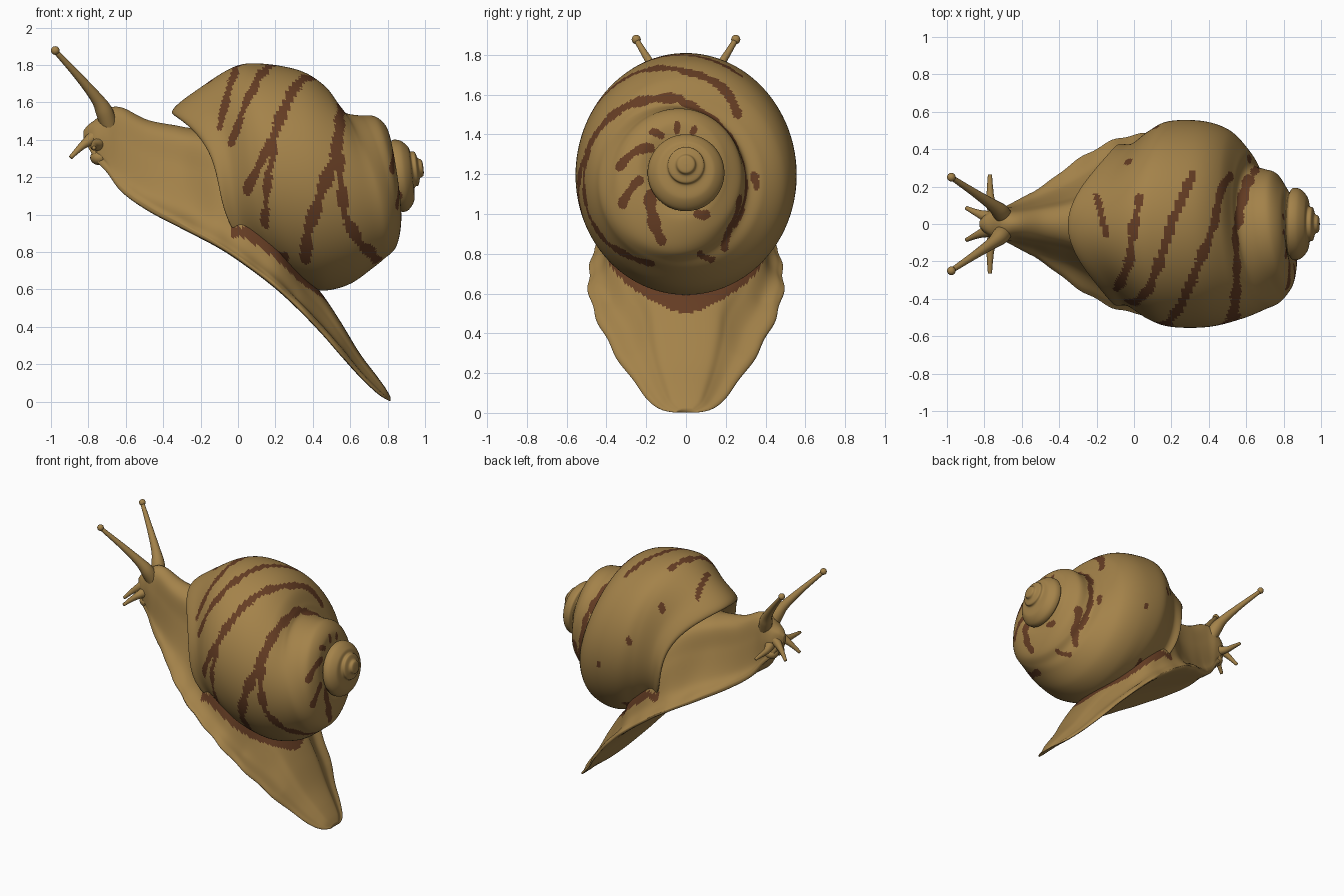
import bpy, bmesh, math
from mathutils import Vector, kdtree

if "Cube" in bpy.data.objects:
    bpy.data.objects.remove(bpy.data.objects["Cube"])


def material(name, rgb):
    m = bpy.data.materials.new(name)
    m.diffuse_color = (*rgb, 1)
    m.use_nodes = True
    m.node_tree.nodes["Principled BSDF"].inputs["Base Color"].default_value = m.diffuse_color
    return m


TAN = material("tan", (0.37, 0.225, 0.068))
BROWN = material("brown", (0.13, 0.046, 0.017))


def spline(a, b, c, d, t):
    return [0.5 * (2 * q + (r - p) * t + (2 * p - 5 * q + 4 * r - s) * t * t
                   + (3 * q - p - 3 * r + s) * t ** 3) for p, q, r, s in zip(a, b, c, d)]


def refine(rows, steps, cyclic=False):
    """Smooth curve through tuples of numbers."""
    n, out = len(rows), []
    for i in range(n if cyclic else n - 1):
        k = [(i + j) % n if cyclic else min(max(i + j, 0), n - 1) for j in (-1, 0, 1, 2)]
        out += [spline(*[rows[j] for j in k], s / steps) for s in range(steps)]
    return out if cyclic else out + [list(rows[-1])]


def loft(name, rings, caps=(True, True), is_brown=None):
    bm = bmesh.new()
    vs = [[bm.verts.new(p) for p in ring] for ring in rings]
    n = len(rings[0])
    for a, b in zip(vs, vs[1:]):
        for i in range(n):
            bm.faces.new((a[i], a[(i + 1) % n], b[(i + 1) % n], b[i]))
    if caps[0]:
        bm.faces.new(vs[0])
    if caps[1]:
        bm.faces.new(vs[-1])
    bmesh.ops.remove_doubles(bm, verts=bm.verts, dist=0.00005)
    bmesh.ops.recalc_face_normals(bm, faces=bm.faces)
    if is_brown:
        for f in bm.faces:
            f.material_index = int(is_brown(f.calc_center_median()))
    me = bpy.data.meshes.new(name)
    bm.to_mesh(me)
    bm.free()
    me.materials.append(TAN)
    me.materials.append(BROWN)
    me.shade_smooth()
    ob = bpy.data.objects.new(name, me)
    bpy.context.collection.objects.link(ob)
    return ob


def tree(points):
    t = kdtree.KDTree(len(points))
    for i, p in enumerate(points):
        t.insert(p, i)
    t.balance()
    return t


# Shell: tilted spire rings (x, radius, centre z)
spire = [(.992, .0, 1.25), (.987, .04, 1.25), (.967, .055, 1.248), (.955, .088, 1.246),
         (.933, .098, 1.24), (.925, .145, 1.22), (.89, .185, 1.21), (.85, .192, 1.207),
         (.83, .17, 1.21)]
rows = [(x - .12 * r, c + r, x, r, x + .12 * r, c - r, x, r) for x, r, c in spire]
# Large whorls: x, z on top; x, y at back; x, z below; x, y at front
rows += [(.79, 1.47, .80, .21, .865, .97, .85, .24),
         (.73, 1.525, .75, .275, .855, .88, .835, .33),
         (.65, 1.53, .69, .295, .83, .81, .80, .385),
         (.57, 1.545, .636, .315, .78, .765, .755, .43),
         (.53, 1.593, .60, .396, .72, .715, .70, .455),
         (.46, 1.69, .51, .50, .60, .63, .58, .505),
         (.33, 1.77, .37, .55, .47, .594, .40, .55),
         (.125, 1.807, .19, .55, .37, .61, .20, .55),
         (-.02, 1.79, .085, .50, .29, .65, .08, .51),
         (-.20, 1.68, -.01, .43, .23, .70, -.03, .44),
         (-.345, 1.565, -.08, .425, .18, .72, -.10, .43),
         (-.31, 1.51, -.05, .36, .20, .77, -.06, .35),
         (-.10, 1.40, .05, .25, .25, .85, .05, .25)]
S, N = 11, 300
fine = refine(rows, S)


def shell_point(row, deg):
    """deg counts from the top towards the front side."""
    xt, zt, xp, yp, xb, zb, xm, ym = row
    t = math.radians(deg)
    lip = .045 * min(max((.2 - xt) / .45, 0), 1)
    x = ((xt + xp + xb + xm) / 4 + (xt - xb) / 2 * math.cos(t)
         + (xm - xp) / 2 * math.sin(t) + (xt + xb - xp - xm) / 4 * math.cos(2 * t)
         - lip * (math.cos(3 * t) - math.cos(t)))
    return Vector((x, (yp - ym) / 2 - (yp + ym) / 2 * math.sin(t),
                   (zt + zb) / 2 + (zt - zb) / 2 * math.cos(t)))


# Brown shell stripes: half width, then (angle, x) along each stripe
stripes = [
    (.014, [(-22, -.2), (-5, -.17), (8, -.15)]),
    (.022, [(-16, .03), (0, 0), (25, -.03), (55, -.1)]),
    (.022, [(-30, .32), (0, .2), (40, .08), (60, 0), (70, -.04)]),
    (.024, [(-40, .52), (-20, .46), (0, .43), (30, .32), (60, .22), (75, .17), (100, .04)]),
    (.018, [(75, .2), (90, .16), (120, .14)]),
    (.027, [(-60, .62), (-25, .57), (0, .54), (25, .55), (40, .55), (60, .54), (75, .52),
            (100, .43), (120, .37), (140, .36)]),
    (.024, [(75, .54), (107, .57), (125, .64), (140, .71), (160, .75)]),
    (.02, [(-65, .64), (-90, .66), (-125, .71)]),
    (.016, [(-95, .35), (-97, .34)]), (.016, [(-75, .12), (-79, .11)]),
    (.018, [(-45, -.02), (-49, -.04)]),
]
# Streaks around the spire: half width, then (angle, radius)
streaks = [
    (.016, [(35, .23), (42, .28)]), (.013, [(12, .22), (8, .26)]), (.013, [(-12, .21), (-16, .24)]),
    (.022, [(58, .22), (70, .28), (84, .34)]), (.024, [(102, .24), (116, .36)]),
    (.027, [(122, .2), (145, .27), (165, .36)]), (.026, [(200, .21), (210, .23)]),
    (.027, [(250, .3), (228, .36), (217, .42)]), (.024, [(268, .36), (276, .34)]),
    (.02, [(200, .4), (205, .46)]),
]
marks, widths = [], []
for group, low, high, key in (
        (stripes, 9, 19, lambda p: p.x),
        (streaks, 8, 14, lambda p: math.hypot(p.y, p.z - 1.2))):
    for w, path in group:
        for (a0, v0), (a1, v1) in zip(path, path[1:]):
            steps = max(8, int(abs(a1 - a0)))
            for s in range(steps):
                ang, v = a0 + (a1 - a0) * s / steps, v0 + (v1 - v0) * s / steps
                marks.append(min((shell_point(r, ang) for r in fine[low * S:high * S]),
                                 key=lambda p: abs(key(p) - v)))
                widths.append(w * (1 + .22 * math.sin(ang * .31 + w * 900)))
mark_tree = tree(marks)


def striped(c):
    _, i, d = mark_tree.find(c)
    return d < widths[i] or (c.z < .8 and c.x < .27)


shell_rings = [[shell_point(r, 360 * k / N) for k in range(N)] for r in fine]
loft("shell", shell_rings, (False, True), striped)
shell_tree = tree([p for ring in shell_rings[9 * S::2] for p in ring])

# Body and foot: x, sole z, foot half width, upper half width, top z
stations = [(-.825, 1.40, .015, .015, 1.45), (-.80, 1.355, .045, .045, 1.48),
            (-.76, 1.285, .07, .075, 1.51), (-.70, 1.22, .09, .085, 1.565),
            (-.62, 1.115, .13, .085, 1.572), (-.48, 1.015, .21, .11, 1.505),
            (-.30, .92, .345, .16, 1.47), (-.10, .815, .452, .29, 1.42),
            (.05, .715, .482, .36, 1.2), (.2, .60, .49, .36, 1.0), (.33, .48, .46, .3, .72),
            (.45, .355, .40, .22, .575), (.55, .24, .335, .19, .425), (.65, .13, .25, .15, .26),
            (.74, .045, .18, .11, .14), (.79, .012, .125, .08, .07), (.815, .001, .06, .04, .025)]
body_rings = []
for x, s, w, n, t in refine(stations, 10):
    h = t - s
    w *= 1 + .012 * math.sin(x * 38) * (x > -.55)
    e = min(.045, .25 * h)
    half = [(.55 * w, s + .15 * e), (.93 * w, s + .1 * e), (w, s + .5 * e), (.95 * w, s + 1.1 * e),
            (n + .4 * (w - n), s + max(.24 * h, 1.4 * e)), (n, s + .6 * h), (.72 * n, s + .9 * h)]
    loop = [(0, s + .3 * e)] + half + [(0, t)] + [(-y, z) for y, z in reversed(half)]
    body_rings.append([(x, y, z) for y, z in refine(loop, 8, True)])


def under_shell(c):
    reach = .05 + .055 * max(0, 1 - abs(c.y) / .2)
    return c.z < .94 and c.x > -.03 and shell_tree.find(c)[2] < reach


loft("body_and_foot", body_rings, (True, True), under_shell)


# Tentacles: tapered tubes through (x, y, z, radius), mirrored front to back
def tube(name, pts):
    pts = refine(pts, 6)
    rings = []
    for i, p in enumerate(pts):
        a, b = pts[max(i - 1, 0)], pts[min(i + 1, len(pts) - 1)]
        d = (Vector(b[:3]) - Vector(a[:3])).normalized()
        u = d.cross(Vector((0.3, 0, 1))).normalized()
        v = d.cross(u)
        rings.append([Vector(p[:3]) + p[3] * (math.cos(k * math.pi / 8) * u
                                             + math.sin(k * math.pi / 8) * v) for k in range(16)])
    return loft(name, rings)


def ball(name, centre, r, stretch=(1, 1, 1)):
    rings = [[(centre[0] + stretch[0] * r * math.sin(a) * math.cos(b),
               centre[1] + stretch[1] * r * math.sin(a) * math.sin(b),
               centre[2] + stretch[2] * r * math.cos(a))
              for b in (k * math.pi / 10 for k in range(20))]
             for a in (math.pi * j / 12 for j in range(13))]
    return loft(name, rings, (False, False))


for side, tag in ((-1, "front"), (1, "back")):
    tube("eye_stalk_" + tag, [(-.685, side * .03, 1.46, .045), (-.715, side * .065, 1.55, .046),
                              (-.755, side * .1, 1.62, .033), (-.85, side * .165, 1.735, .022),
                              (-.975, side * .248, 1.872, .014)])
    ball("eye_tip_" + tag, (-.977, side * .25, 1.877), .023)
    tube("lower_feeler_" + tag, [(-.76, side * .03, 1.42, .04), (-.83, side * .055, 1.37, .021),
                                 (-.895, side * .085, 1.305, .011)])
    tube("side_feeler_" + tag, [(-.74, side * .04, 1.38, .04), (-.765, side * .12, 1.365, .024),
                                (-.77, side * .2, 1.36, .016), (-.77, side * .265, 1.355, .011)])
    ball("mouth_lobe_" + tag, (-.74, side * .033, 1.305), .046, (1.1, 1.1, .9))
